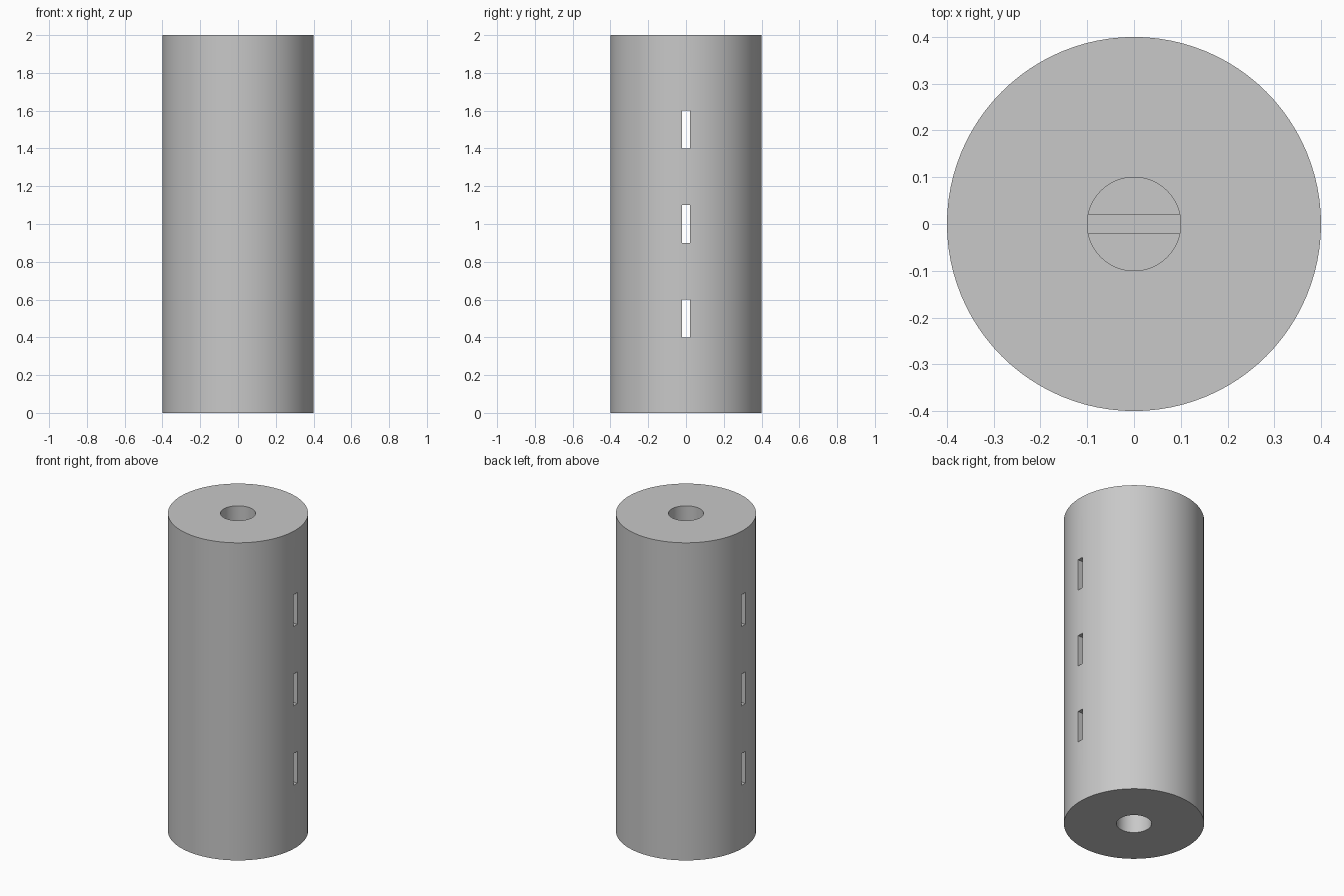
import bpy
import math

default_cube = bpy.data.objects.get("Cube")
if default_cube:
    bpy.data.objects.remove(default_cube, do_unlink=True)

RADIUS, HEIGHT = 0.4, 2.0
BORE_RADIUS, BORE_DEPTH = 0.1, 0.5
SLOT_WIDTH, SLOT_HEIGHT = 0.04, 0.2

# Plain grey material
grey = bpy.data.materials.new("plain grey")
grey.use_nodes = True
colour = (0.58, 0.58, 0.58, 1)
grey.diffuse_color = colour
grey.node_tree.nodes["Principled BSDF"].inputs["Base Color"].default_value = colour


def cylinder(name, radius, depth, z, sides):
    bpy.ops.mesh.primitive_cylinder_add(
        vertices=sides, radius=radius, depth=depth, location=(0, 0, z))
    obj = bpy.context.object
    obj.name = name
    return obj


def slot_box(name, z):
    bpy.ops.mesh.primitive_cube_add(size=1, location=(0, 0, z))
    obj = bpy.context.object
    obj.name = name
    obj.scale = (3 * RADIUS, SLOT_WIDTH, SLOT_HEIGHT)
    return obj


def cut(body, cutter):
    cutter.hide_render = True
    mod = body.modifiers.new(cutter.name, "BOOLEAN")
    mod.operation = "DIFFERENCE"
    mod.solver = "EXACT"
    mod.object = cutter
    bpy.context.view_layer.objects.active = body
    bpy.ops.object.modifier_apply(modifier=mod.name)
    bpy.data.objects.remove(cutter, do_unlink=True)


# Solid cylindrical body
body = cylinder("slotted_cylinder", RADIUS, HEIGHT, HEIGHT / 2, 96)
body.data.materials.append(grey)

# Blind bores in the top and bottom ends
for end in (0, HEIGHT):
    cut(body, cylinder("bore_cutter", BORE_RADIUS, 2 * BORE_DEPTH, end, 64))

# Three slots running right through from side to side
for z in (0.5, 1.0, 1.5):
    cut(body, slot_box("slot_cutter", z))

# Smooth round walls with sharp rims
bpy.ops.object.select_all(action="DESELECT")
body.select_set(True)
bpy.context.view_layer.objects.active = body
bpy.ops.object.shade_smooth_by_angle(angle=math.radians(30))
